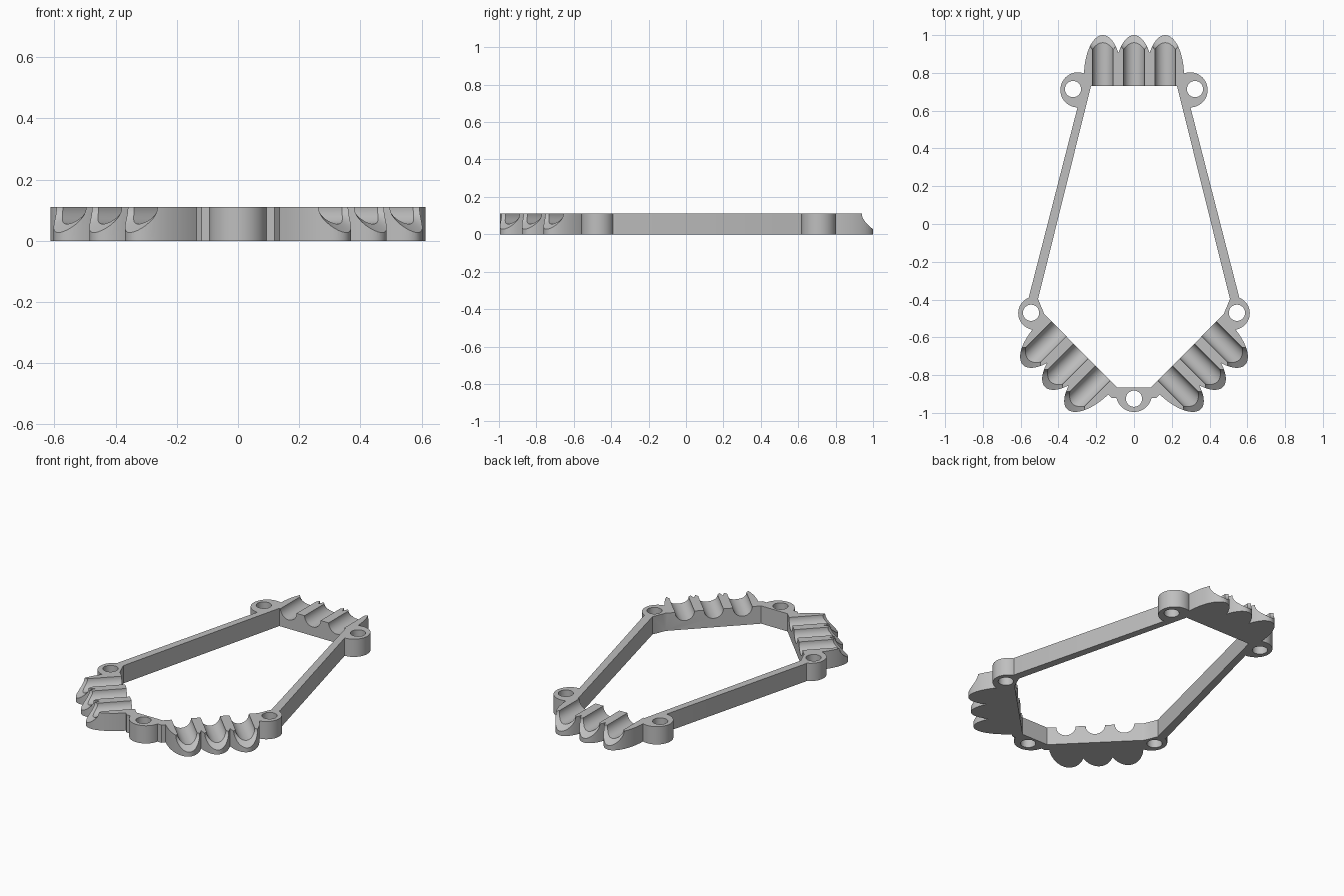
import bpy, bmesh
from math import sin, cos, pi, sqrt
from mathutils import Matrix, Vector

cube = bpy.data.objects.get("Cube")
if cube:
    bpy.data.objects.remove(cube, do_unlink=True)

H = 0.11                      # plate thickness
LOBE_W, LOBE_L, LOBE_V = 0.1, 0.22, 0.05
PITCH = 0.165

mat = bpy.data.materials.new("grey plastic")
mat.use_nodes = True
grey = (0.52, 0.52, 0.52, 1)
mat.diffuse_color = grey
mat.node_tree.nodes["Principled BSDF"].inputs["Base Color"].default_value = grey


def to_object(name, bm):
    bmesh.ops.recalc_face_normals(bm, faces=bm.faces)
    mesh = bpy.data.meshes.new(name)
    bm.to_mesh(mesh)
    bm.free()
    mesh.materials.append(mat)
    ob = bpy.data.objects.new(name, mesh)
    bpy.context.collection.objects.link(ob)
    return ob


def prism(name, points, z0=0.0, z1=H):
    bm = bmesh.new()
    face = bm.faces.new([bm.verts.new((x, y, z0)) for x, y in points])
    ext = bmesh.ops.extrude_face_region(bm, geom=[face])
    top = [v for v in ext["geom"] if isinstance(v, bmesh.types.BMVert)]
    bmesh.ops.translate(bm, verts=top, vec=(0, 0, z1 - z0))
    return to_object(name, bm)


def ellipse(cx, cy, a, b, n=48):
    return [(cx + a * cos(2 * pi * i / n), cy + b * sin(2 * pi * i / n)) for i in range(n)]


def mirrored(half):
    return half + [(-x, y) for x, y in reversed(half) if abs(x) > 1e-6]


def groove_cutter(u0, n=40):
    """Round channel whose mouth flares along the lobe's rim."""
    def rim(u):
        return LOBE_V + LOBE_L * sqrt(max(0, 1 - (u / LOBE_W) ** 2))
    stations = [(0.055, 0.055, lambda u: -0.2),
                (0.055, 0.055, lambda u: rim(u) - 0.04),
                (0.0745, 0.097, lambda u: rim(u) + 0.02),
                (0.0745, 0.097, lambda u: 0.4)]
    bm = bmesh.new()
    rings = []
    for w, d, along in stations:
        ring = []
        for i in range(n):
            u = w * cos(2 * pi * i / n)
            ring.append(bm.verts.new((u0 + u, along(u), H + d * sin(2 * pi * i / n))))
        rings.append(ring)
    for a, b in zip(rings, rings[1:]):
        for i in range(n):
            j = (i + 1) % n
            bm.faces.new((a[i], a[j], b[j], b[i]))
    bm.faces.new(rings[0])
    bm.faces.new(rings[-1])
    bmesh.ops.triangulate(bm, faces=[f for f in bm.faces if len(f.verts) == 4])
    return to_object("groove_cutter", bm)


# Outer plate
frame = prism("grooved_frame", mirrored([
    (-0.255, 0.80), (-0.27, 0.73), (-0.555, -0.38), (-0.55, -0.47),
    (-0.12, -0.92), (0, -0.92)]))
adds, cuts = [], []

# Three banks of scalloped lobes with grooves
banks = [((0, 0.73), 0), ((-0.28, -0.672), 0.75 * pi), ((0.28, -0.672), -0.75 * pi)]
for (x, y), angle in banks:
    place = Matrix.Translation(Vector((x, y, 0))) @ Matrix.Rotation(angle, 4, 'Z')
    for k in (-1, 0, 1):
        lobe = prism("lobe", ellipse(k * PITCH, LOBE_V, LOBE_W, LOBE_L, 64))
        groove = groove_cutter(k * PITCH)
        for ob, group in ((lobe, adds), (groove, cuts)):
            ob.data.transform(place)
            group.append(ob)

# Screw bosses: boss centre, radius, hole centre
bosses = [((0, -0.90), 0.095, (0, -0.925))]
for s in (-1, 1):
    bosses.append(((s * 0.297, 0.71), 0.093, (s * 0.323, 0.714)))
    bosses.append(((s * 0.525, -0.472), 0.088, (s * 0.545, -0.47)))
for (x, y), r, (hx, hy) in bosses:
    adds.append(prism("boss", ellipse(x, y, r, r)))
    cuts.append(prism("screw_hole", ellipse(hx, hy, 0.043, 0.043, 32), -0.1, H + 0.1))

# Central opening
cuts.insert(0, prism("opening", mirrored([
    (-0.228, 0.73), (-0.508, -0.397), (-0.475, -0.477), (-0.09, -0.865)]), -0.1, H + 0.1))

# Merge the solids, then cut
bpy.context.view_layer.objects.active = frame
for group, operation in ((adds, 'UNION'), (cuts, 'DIFFERENCE')):
    for ob in group:
        mod = frame.modifiers.new(ob.name, 'BOOLEAN')
        mod.operation = operation
        mod.solver = 'EXACT'
        mod.object = ob
        bpy.ops.object.modifier_apply(modifier=mod.name)
        bpy.data.objects.remove(ob, do_unlink=True)

# Smooth round walls, keep edges crisp
for ob in bpy.context.selected_objects:
    ob.select_set(False)
frame.select_set(True)
bpy.ops.object.shade_smooth_by_angle(angle=0.5)
